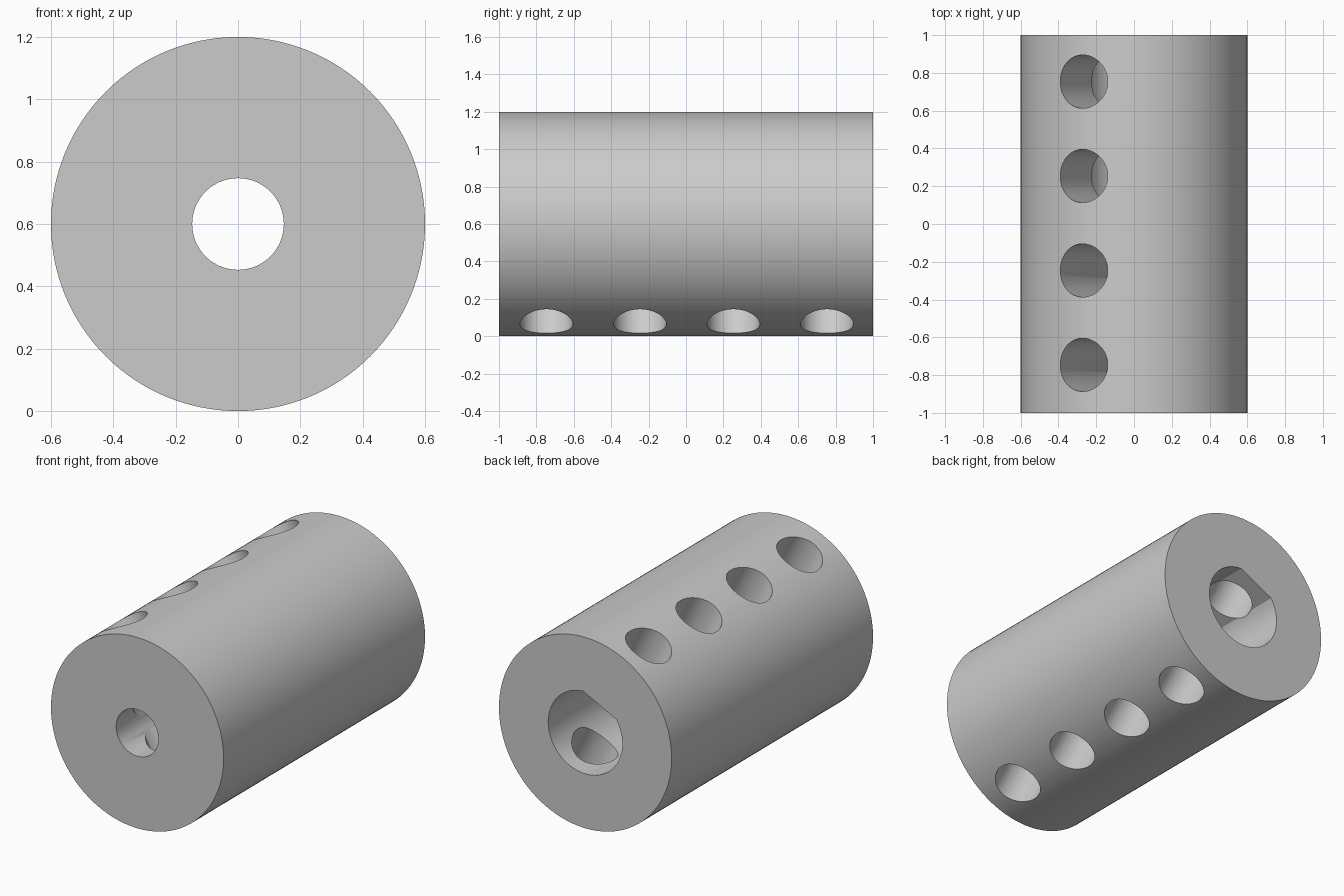
import bpy, bmesh, math
from mathutils import Matrix

if "Cube" in bpy.data.objects:
    bpy.data.objects.remove(bpy.data.objects["Cube"])

TILT = math.radians(27)          # lean of the screw holes away from vertical, towards -x
AXIS_Z = 0.6                     # height of the centre line


def arc(radius, count, start=0.0, sweep=2 * math.pi, closed=True):
    n = count if closed else count - 1
    return [(radius * math.cos(start + sweep * i / n),
             radius * math.sin(start + sweep * i / n)) for i in range(count)]


def prism(name, profile, y0, y1, matrix=Matrix()):
    """Extrude an (x, z) profile along y."""
    bm = bmesh.new()
    face = bm.faces.new([bm.verts.new((x, y0, z)) for x, z in profile])
    ext = bmesh.ops.extrude_face_region(bm, geom=[face])
    verts = [v for v in ext["geom"] if isinstance(v, bmesh.types.BMVert)]
    bmesh.ops.translate(bm, verts=verts, vec=(0, y1 - y0, 0))
    bmesh.ops.recalc_face_normals(bm, faces=bm.faces)
    bm.transform(Matrix.Translation((0, 0, AXIS_Z)) @ matrix)
    mesh = bpy.data.meshes.new(name)
    bm.to_mesh(mesh)
    bm.free()
    obj = bpy.data.objects.new(name, mesh)
    bpy.context.collection.objects.link(obj)
    return obj


# Coupling body
body = prism("coupling_body", arc(0.6, 128), -1, 1)
metal = bpy.data.materials.new("light_grey_metal")
metal.diffuse_color = (0.6, 0.6, 0.6, 1)
metal.use_nodes = True
metal.node_tree.nodes["Principled BSDF"].inputs["Base Color"].default_value = metal.diffuse_color
body.data.materials.append(metal)

# Narrow round bore at the front, wide D-shaped bore at the back
cutters = [prism("round_bore", arc(0.147, 64), -1.2, 0.1)]
flat_half = math.radians(30)
d_profile = arc(0.258, 64, math.pi / 2 + TILT + flat_half,
                2 * math.pi - 2 * flat_half, closed=False)
cutters.append(prism("d_bore", d_profile, 0, 1.2))

# Four tilted screw holes passing right through
for i in range(4):
    place = (Matrix.Translation((0, -0.746 + 0.5 * i, 0))
             @ Matrix.Rotation(-TILT, 4, 'Y') @ Matrix.Rotation(math.pi / 2, 4, 'X'))
    cutters.append(prism("screw_hole", arc(0.141, 64), -0.8, 0.8, place))

# Cut the holes, then clear the cutters away
bpy.context.view_layer.objects.active = body
body.select_set(True)
for cutter in cutters:
    mod = body.modifiers.new(cutter.name, 'BOOLEAN')
    mod.operation = 'DIFFERENCE'
    mod.solver = 'EXACT'
    mod.object = cutter
    bpy.ops.object.modifier_apply(modifier=mod.name)
for cutter in cutters:
    bpy.data.objects.remove(cutter)

bpy.ops.object.shade_smooth_by_angle(angle=math.radians(25))
